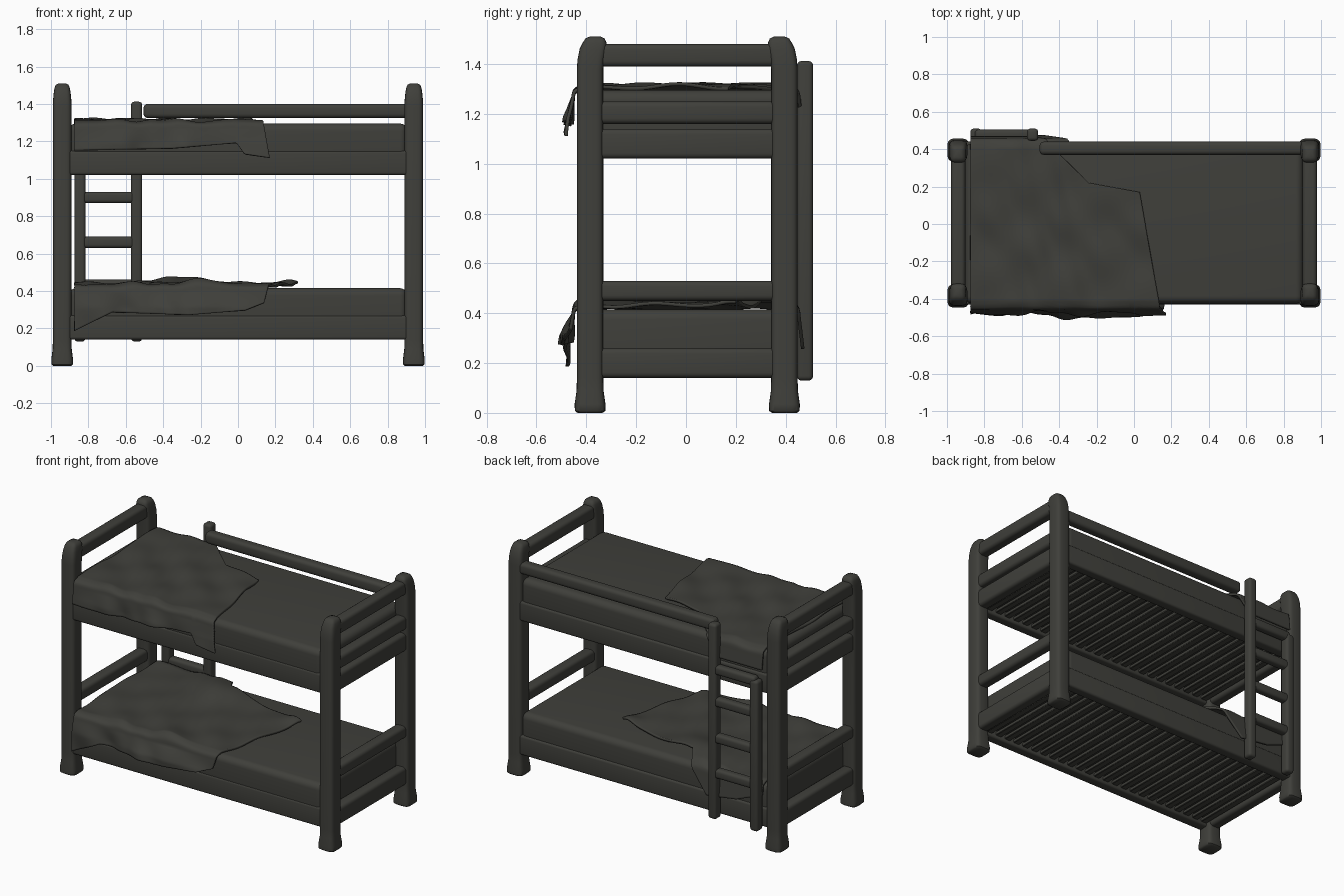
import bpy, bmesh, math

if "Cube" in bpy.data.objects:
    bpy.data.objects.remove(bpy.data.objects["Cube"])

mat = bpy.data.materials.new("dark olive grey")
mat.diffuse_color = (0.05, 0.05, 0.043, 1)
mat.use_nodes = True
mat.node_tree.nodes["Principled BSDF"].inputs["Base Color"].default_value = mat.diffuse_color


def finish(name, bm, angle=40):
    bmesh.ops.recalc_face_normals(bm, faces=bm.faces)
    me = bpy.data.meshes.new(name)
    bm.to_mesh(me)
    bm.free()
    ob = bpy.data.objects.new(name, me)
    bpy.context.collection.objects.link(ob)
    me.materials.append(mat)
    bpy.ops.object.select_all(action='DESELECT')
    ob.select_set(True)
    bpy.context.view_layer.objects.active = ob
    bpy.ops.object.shade_smooth_by_angle(angle=math.radians(angle))
    return ob


def box(name, x, y, z, r=0.02, seg=4):
    """Rounded box given as (min, max) on each axis."""
    bm = bmesh.new()
    bmesh.ops.create_cube(bm, size=1)
    for v in bm.verts:
        v.co = [(a + b) / 2 + c * (b - a) for (a, b), c in zip((x, y, z), v.co)]
    if r:
        bmesh.ops.bevel(bm, geom=bm.edges[:], offset=r, segments=seg, profile=0.5, affect='EDGES')
    return finish(name, bm)


def post(name, cx, cy):
    """Corner post: rounded-square sections with a flared foot and a rounded cap leaning in."""
    prof = [(0, .05, .05, 0), (.008, .058, .061, 0), (.035, .058, .062, 0), (.09, .051, .054, 0),
            (.14, .05, .053, 0), (1.38, .05, .053, 0), (1.42, .049, .054, .004), (1.46, .045, .054, .012),
            (1.485, .041, .048, .018), (1.502, .034, .039, .02), (1.51, .018, .022, .02)]
    bm = bmesh.new()
    rings, n = [], 28
    for z, hx, hy, lean in prof:
        ring = []
        for i in range(n):
            t = 2 * math.pi * i / n
            c, s = math.cos(t), math.sin(t)
            px = math.copysign(abs(c) ** .5, c) * hx
            py = math.copysign(abs(s) ** .5, s) * hy
            ring.append(bm.verts.new((cx + px, cy - math.copysign(lean, cy) + py, z)))
        rings.append(ring)
    for a, b in zip(rings, rings[1:]):
        for i in range(n):
            j = (i + 1) % n
            bm.faces.new((a[i], a[j], b[j], b[i]))
    bm.faces.new(rings[0])
    bm.faces.new(rings[-1])
    return finish(name, bm, 50)


def lerp(pts, t):
    for (a, p), (b, q) in zip(pts, pts[1:]):
        if t <= b:
            return p + (q - p) * (t - a) / (b - a)
    return pts[-1][1]


def blanket(name, top, front, back, right, humps, phase):
    """Sheet laid over the mattress; front/back give reach along the cloth, right gives the free edge."""
    nu, nv = 120, 110
    edge, rad = 0.405, 0.035
    arc = rad * math.pi / 2
    bm = bmesh.new()
    grid = []
    for i in range(nu + 1):
        u = i / nu
        row = []
        for j in range(nv + 1):
            v = j / nv
            s = lerp(front, u) * (1 - v) + lerp(back, u) * v
            x = -0.875 + u * (lerp(right, v) + 0.875)
            # diagonal folds fading into tight folds by the free edge
            fold = math.sin(17 * x + 9 * s + 2 * math.sin(5 * s + phase) + phase)
            fold += .6 * math.sin(31 * x + 8 * s - 1.5 * math.sin(7 * x) + 2 * phase)
            fold += .4 * math.sin(13 * x - 19 * s + phase)
            w = .007 * fold
            for hx, hy, hr, hz in humps:
                w += hz * math.exp(-((x - hx) ** 2 + (s - hy) ** 2) / hr ** 2)
            d = abs(s) - edge
            sg = math.copysign(1, s)
            if d <= 0:
                y, z = s, top + .016 + w
            else:
                a = min(d / arc, 1) * math.pi / 2
                drop = max(d - arc, 0)
                out = rad * math.sin(a) + .012 + .12 * drop
                out += (w * 1.3 + .008) * min(1, drop * 12) if sg < 0 else 0
                y = sg * (edge + out * min(1, d / .03))
                z = top + .016 + w * math.cos(a) - rad * (1 - math.cos(a)) - drop
            row.append(bm.verts.new((x, y, z)))
        grid.append(row)
    for i in range(nu):
        for j in range(nv):
            bm.faces.new((grid[i][j], grid[i + 1][j], grid[i + 1][j + 1], grid[i][j + 1]))
    ob = finish(name, bm, 60)
    m = ob.modifiers.new("thickness", 'SOLIDIFY')
    m.thickness = 0.014
    m.offset = 0


# Corner posts
for cx, sx in ((-.94, "left"), (.94, "right")):
    post("front_post_" + sx, cx, -.385)
    post("back_post_" + sx, cx, .395)
    # End rails and frame ends between the posts
    for k, (z0, z1) in enumerate(((1.39, 1.48), (1.16, 1.25), (1.02, 1.14), (.45, .53), (.14, .26))):
        box(f"end_rail_{sx}_{k}", (cx - .038, cx + .038), (-.37, .38), (z0, z1), .022)

# Two bunks: side rails, mattress and slats
for name, z in (("lower", .14), ("upper", 1.02)):
    box(name + "_front_side_rail", (-.92, .92), (-.43, -.36), (z, z + .13), .015)
    box(name + "_back_side_rail", (-.92, .92), (.37, .44), (z, z + .13), .015)
    box(name + "_mattress", (-.905, .905), (-.425, .43), (z + .055, z + .275), .04, 6)
    for i in range(25):
        x = -.87 + i * .0725
        box(f"{name}_slat_{i}", (x - .022, x + .022), (-.37, .38), (z + .02, z + .045), .004, 1)

# Guard rail at the back
box("guard_rail", (-.505, .92), (.37, .44), (1.325, 1.4), .022)

# Ladder
box("ladder_tall_post", (-.572, -.512), (.445, .51), (.13, 1.412), .018)
box("ladder_short_post", (-.875, -.815), (.445, .51), (.13, 1.12), .018)
for i, z in enumerate((.43, .66, .9, 1.11)):
    box(f"ladder_rung_{i}", (-.85, -.53), (.45, .505), (z - .03, z + .03), .018)

# Blankets
blanket("upper_blanket", 1.29,
        [(0, -.58), (.5, -.57), (.83, -.54), (.87, -.6), (1, -.62)],
        [(0, .55), (.36, .55), (.46, .43), (.7, .22), (1, .17)],
        [(0, .17), (1, .03)],
        [(-.75, .3, .12, .012)], 0.4)
blanket("lower_blanket", .415,
        [(0, -.67), (.2, -.57), (.6, -.585), (.9, -.56), (1, -.52)],
        [(0, .5), (.15, .57), (.33, .6), (.42, .47), (.5, .33), (1, .2)],
        [(0, .14), (1, .32)],
        [(-.32, .28, .14, .05), (-.2, -.52, .2, .025), (.27, .19, .06, .015)], 2.1)
